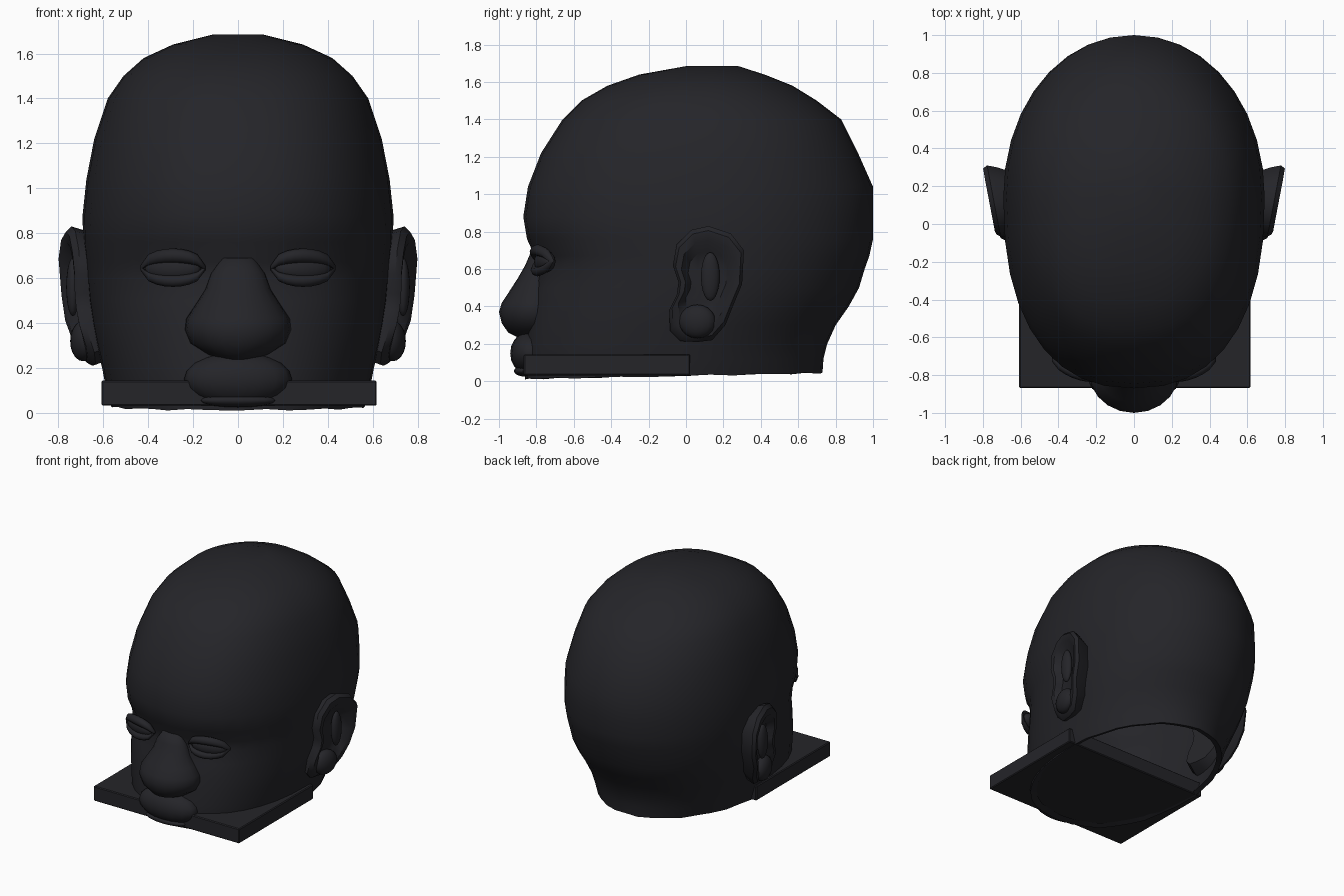
import bpy, bmesh, math
from mathutils import Vector

if "Cube" in bpy.data.objects:
    bpy.data.objects.remove(bpy.data.objects["Cube"])

dark = bpy.data.materials.new("charcoal")
dark.diffuse_color = (0.018, 0.018, 0.022, 1)
dark.use_nodes = True
dark.node_tree.nodes["Principled BSDF"].inputs["Base Color"].default_value = dark.diffuse_color


def finish(name, bm, angle=60):
    bmesh.ops.recalc_face_normals(bm, faces=bm.faces)
    me = bpy.data.meshes.new(name)
    bm.to_mesh(me)
    bm.free()
    ob = bpy.data.objects.new(name, me)
    bpy.context.collection.objects.link(ob)
    me.materials.append(dark)
    bpy.ops.object.select_all(action='DESELECT')
    bpy.context.view_layer.objects.active = ob
    ob.select_set(True)
    bpy.ops.object.shade_smooth_by_angle(angle=math.radians(angle))
    return ob


def loft(bm, rings, cap_start=False, cap_end=False):
    rows = [[bm.verts.new(p) for p in r] for r in rings]
    n = len(rows[0])
    for a, b in zip(rows, rows[1:]):
        for i in range(n):
            j = (i + 1) % n
            bm.faces.new((a[i], a[j], b[j], b[i]))
    if cap_start:
        bm.faces.new(rows[0])
    if cap_end:
        bm.faces.new(rows[-1])


def spow(v, n):
    return math.copysign(abs(v) ** (2 / n), v)


# Skull: horizontal sections (z, half width, front y, back y), open at the neck
SECTIONS = [
    (0.03, 0.565, -0.86, 0.73), (0.12, 0.59, -0.865, 0.735),
    (0.20, 0.605, -0.86, 0.755), (0.30, 0.63, -0.845, 0.80),
    (0.40, 0.65, -0.83, 0.87), (0.50, 0.665, -0.81, 0.925),
    (0.60, 0.675, -0.80, 0.955), (0.67, 0.68, -0.81, 0.98),
    (0.76, 0.69, -0.85, 1.0), (0.88, 0.692, -0.87, 1.0),
    (1.04, 0.675, -0.845, 1.0), (1.22, 0.64, -0.775, 0.92),
    (1.40, 0.58, -0.66, 0.83), (1.50, 0.51, -0.56, 0.70),
    (1.58, 0.42, -0.42, 0.57), (1.64, 0.29, -0.25, 0.42),
    (1.685, 0.11, 0.0, 0.28)]
SEG = 36


def section(z, w, f, b):
    mid = f + (b - f) * 0.54
    pts = []
    for i in range(SEG):
        a = 2 * math.pi * i / SEG
        c, s = math.cos(a), math.sin(a)
        n = 2.35 if s < 0 else 2.05
        x = w * spow(c, n)
        y = mid + spow(s, n) * ((b - mid) if s > 0 else (mid - f))
        zz = z
        if z < 0.3 and y > 0:
            x *= 1 - 0.12 * y * (0.3 - z) / 0.3
        if z < 0.1:
            zz = z + 0.02 * y + 0.004 * math.sin(i * 2.3)
        # shallow eye sockets
        if y < 0:
            d = ((abs(x) - 0.29) / 0.16) ** 2 + ((z - 0.64) / 0.09) ** 2
            y += 0.035 * math.exp(-d)
        pts.append(Vector((x, y, zz)))
    return pts


bm = bmesh.new()
rings = [section(*s) for s in SECTIONS]
rim = [Vector((p.x * 0.94, p.y * 0.94, p.z + 0.012)) for p in rings[0]]
loft(bm, [rim] + rings, cap_end=True)
finish("head", bm)

# Nose: sections (z, half width, tip y) running from the bridge down
NOSE = [(0.69, 0.07, -0.83), (0.62, 0.12, -0.86), (0.55, 0.145, -0.90),
        (0.48, 0.19, -0.945), (0.42, 0.23, -0.985), (0.37, 0.237, -1.0),
        (0.31, 0.215, -0.985), (0.26, 0.14, -0.95), (0.23, 0.06, -0.89)]
bm = bmesh.new()
loft(bm, [[(w * math.cos(a), -0.79 + (t + 0.79) * math.sin(a) if math.sin(a) > 0
            else -0.79 - 0.05 * math.sin(a), z)
           for a in [2 * math.pi * i / 20 for i in range(20)]]
          for z, w, t in NOSE], True, True)
finish("nose", bm, 80)


def ellipsoid(name, loc, radii, rot=0.0):
    bm = bmesh.new()
    bmesh.ops.create_uvsphere(bm, u_segments=16, v_segments=10, radius=1)
    bmesh.ops.scale(bm, vec=radii, verts=bm.verts)
    ob = finish(name, bm)
    ob.location = loc
    ob.rotation_euler.z = rot
    return ob


# Upper lip with a thin mouth edge below
ellipsoid("upper_lip", (0, -0.83, 0.15), (0.24, 0.11, 0.12))
ellipsoid("mouth_edge", (0, -0.86, 0.055), (0.17, 0.06, 0.03))

# Flat plate held under the nose, across the face
bm = bmesh.new()
bmesh.ops.create_cube(bm, size=1)
bmesh.ops.scale(bm, vec=(1.225, 0.89, 0.112), verts=bm.verts)
bmesh.ops.translate(bm, vec=(0.005, -0.423, 0.088), verts=bm.verts)
bmesh.ops.bevel(bm, geom=list(bm.edges), offset=0.006, segments=1, affect='EDGES')
finish("base_plate", bm, 30)


def eyelid(name, side, height, thick):
    # tapered tube arching over or under the eye
    rings = []
    for i in range(9):
        t = i / 8 * 2 - 1
        arch = math.sqrt(max(0, 1 - t * t))
        x = 0.29 + 0.145 * t
        c = Vector((side * x, -0.795 + 0.9 * (x - 0.14) ** 2 - 0.02 * arch,
                    0.645 + height * arch))
        r = thick * (0.35 + 0.65 * arch)
        rings.append([c + Vector((0, r * math.cos(a), r * math.sin(a)))
                      for a in [2 * math.pi * k / 8 for k in range(8)]])
    bm = bmesh.new()
    loft(bm, rings, True, True)
    finish(name, bm)


# Ear outline as (y, z), counter-clockwise from the lobe
OUTLINE = [(0.06, 0.21), (0.14, 0.22), (0.21, 0.30), (0.25, 0.40), (0.30, 0.52),
           (0.31, 0.70), (0.24, 0.79), (0.12, 0.83), (0.03, 0.81), (-0.05, 0.73),
           (-0.07, 0.62), (-0.04, 0.53), (-0.05, 0.46), (-0.09, 0.38),
           (-0.085, 0.27), (-0.03, 0.215)]


def ear(name, side):
    def ring(scale, depth):
        out = []
        for y, z in OUTLINE:
            yy = 0.11 + (y - 0.11) * scale
            zz = 0.53 + (z - 0.53) * scale
            x = 0.705 + 0.19 * yy + 0.07 * min(zz - 0.5, 0.2)
            x -= 0.25 * max(0, 0.40 - zz)
            out.append((side * (x + depth), yy, zz))
        return out
    bm = bmesh.new()
    loft(bm, [ring(0.8, -0.14), ring(0.95, -0.05), ring(1.0, 0.0), ring(0.92, 0.025),
              ring(0.75, 0.02), ring(0.55, -0.03), ring(0.3, -0.035)], True, True)
    finish(name, bm, 40)


for label, s in (("right", 1), ("left", -1)):
    ellipsoid(label + "_eye", (s * 0.29, -0.755, 0.64), (0.13, 0.05, 0.06), s * 0.25)
    eyelid(label + "_upper_lid", s, 0.055, 0.032)
    eyelid(label + "_lower_lid", s, -0.058, 0.026)
    ear(label + "_ear", s)
    # inner ear ridge
    ellipsoid(label + "_ear_ridge", (s * 0.735, 0.13, 0.56), (0.03, 0.05, 0.13))
    ellipsoid(label + "_ear_lobe", (s * 0.69, 0.06, 0.32), (0.055, 0.10, 0.09), s * -0.2)
